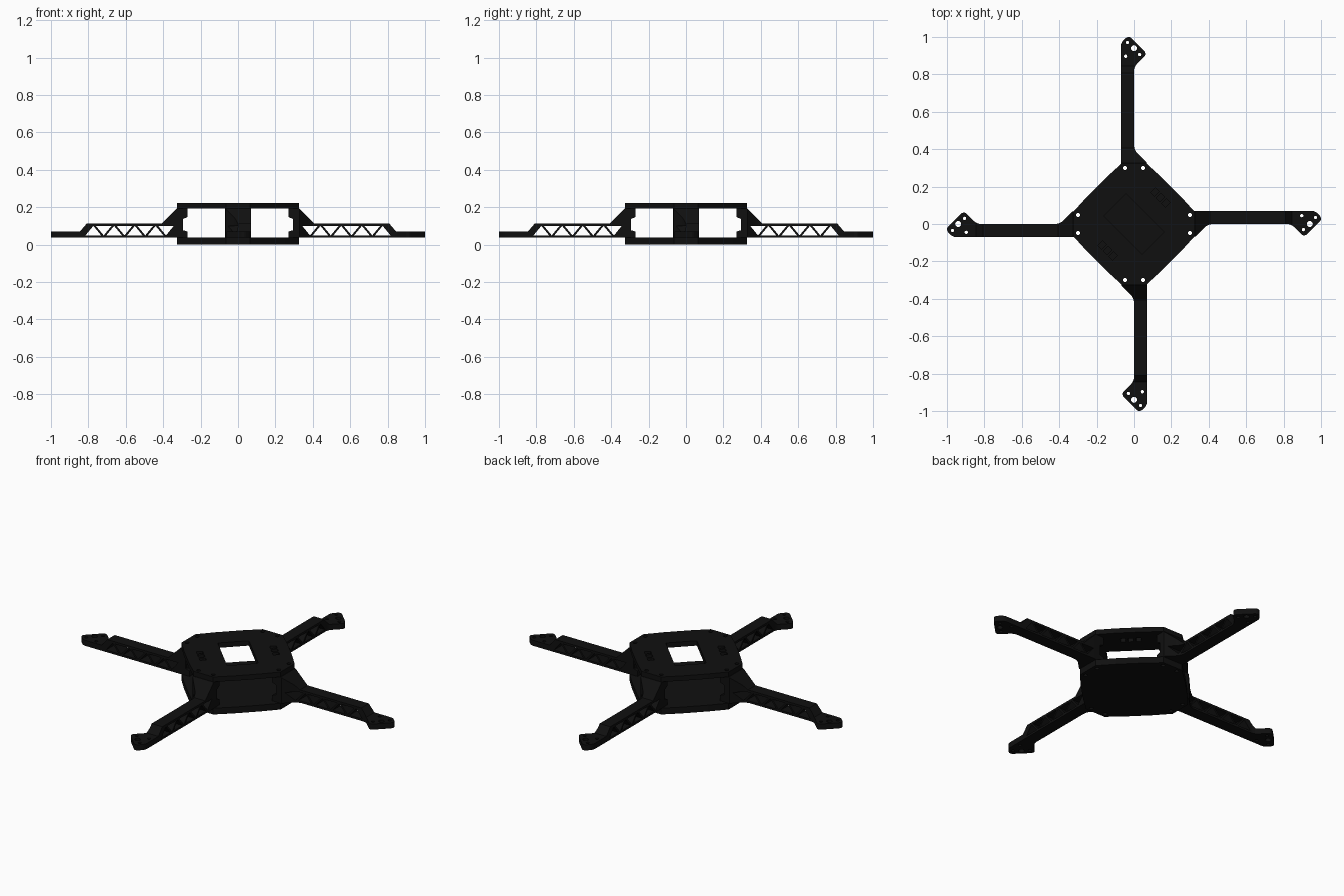
import bpy, bmesh
from math import cos, sin, pi, radians
from mathutils import Vector, Matrix

if "Cube" in bpy.data.objects:
    bpy.data.objects.remove(bpy.data.objects["Cube"])

black = bpy.data.materials.new("matte_black")
black.diffuse_color = (0.005, 0.005, 0.005, 1)
black.use_nodes = True
black.node_tree.nodes["Principled BSDF"].inputs["Base Color"].default_value = black.diffuse_color


def circle(x, y, r, n=16):
    return [(x + r * cos(2 * pi * i / n), y + r * sin(2 * pi * i / n)) for i in range(n)]


def rounded(pts, steps=5):
    """Soften the corners of a polygon of (x, y, cut length)."""
    out = []
    for i, (x, y, d) in enumerate(pts):
        p = Vector((x, y))
        if d == 0:
            out.append((x, y))
            continue
        a = p + (Vector(pts[i - 1][:2]) - p).normalized() * d
        b = p + (Vector(pts[(i + 1) % len(pts)][:2]) - p).normalized() * d
        for k in range(steps + 1):
            t = k / steps
            out.append(tuple(a * (1 - t) ** 2 + p * 2 * t * (1 - t) + b * t * t))
    return out


def prism(name, loops, z0, z1, turn=None):
    """Extrude an outline (first loop) with holes (other loops)."""
    cu = bpy.data.curves.new(name, 'CURVE')
    cu.dimensions = '2D'
    cu.fill_mode = 'BOTH'
    cu.extrude = (z1 - z0) / 2
    for loop in loops:
        s = cu.splines.new('POLY')
        s.points.add(len(loop) - 1)
        for pt, (x, y) in zip(s.points, loop):
            pt.co = (x, y, 0, 1)
        s.use_cyclic_u = True
    tmp = bpy.data.objects.new(name + "_curve", cu)
    bpy.context.collection.objects.link(tmp)
    dg = bpy.context.evaluated_depsgraph_get()
    me = bpy.data.meshes.new_from_object(tmp.evaluated_get(dg))
    bpy.data.objects.remove(tmp)
    bm = bmesh.new()
    bm.from_mesh(me)
    bmesh.ops.translate(bm, verts=bm.verts, vec=(0, 0, (z0 + z1) / 2))
    if turn:
        bmesh.ops.transform(bm, matrix=turn, verts=bm.verts)
    bmesh.ops.remove_doubles(bm, verts=bm.verts, dist=1e-5)
    bmesh.ops.recalc_face_normals(bm, faces=bm.faces)
    bm.to_mesh(me)
    bm.free()
    me.materials.clear()
    me.materials.append(black)
    for p in me.polygons:
        p.use_smooth = False
    ob = bpy.data.objects.new(name, me)
    bpy.context.collection.objects.link(ob)
    return ob


def quarter_turns(pts):
    out = []
    for k in range(4):
        for p in pts:
            x, y = p[:2]
            for _ in range(k):
                x, y = -y, x
            out.append((x, y) + tuple(p[2:]))
    return out


# Bottom and top plates: bulged diamonds with screw holes
outline = quarter_turns([(.325, -.065), (.325, .065), (.25, .148), (.148, .25)])
screws = [circle(x, y, .011) for x, y in quarter_turns([(.3, .048), (.3, -.048)])]
prism("bottom_plate", [outline] + screws, 0, .037)


def diagonal_rect(u, v, hu, hv, d):
    c = 2 ** -.5
    box = [(u - hu, v - hv), (u + hu, v - hv), (u + hu, v + hv), (u - hu, v + hv)]
    return rounded([((a + b) * c, (a - b) * c, d) for a, b in box])


window = [diagonal_rect(0, 0, .085, .145, .008)]
slots = [diagonal_rect(s * .2, v, .018, .014, .004) for s in (-1, 1) for v in (-.042, 0, .042)]
prism("top_plate", [outline] + screws + window + slots, .193, .222)

# Arm side view: root block, sloped gusset, truss beam, motor mount
zb, zt = .037, .113
side = [(.27, zb), (.27, .07), (.295, .077), (.295, .137), (.27, .147), (.27, .193),
        (.327, .193), (.407, zt), (.808, zt), (.845, .07), (1.02, .07), (1.02, zb)]
truss = []
step, lo, hi = .0555, .049, .1
for i in range(8):
    c = .385 + i * step
    a, b = (lo, hi) if i % 2 else (hi, lo)
    truss.append([(c - .042, a), (c + .042, a), (c, b)])
arm = prism("arm", [side] + truss, -.1, .1, Matrix.Rotation(pi / 2, 4, 'X'))

# Arm plan view: root, offset beam, rounded mount with motor holes
plan = rounded([(.26, .066, 0), (.26, -.066, 0), (.33, -.066, 0), (.396, 0, .03),
                (.84, 0, .025), (.91, -.07, .025), (1.009, .029, .025),
                (.968, .07, .02)] + [(.34, .07, 0)])
holes = [circle(.3, .048, .011), circle(.3, -.048, .011), circle(.94, 0, .016),
         circle(.897, .045, .009), circle(.97, .035, .009), circle(.906, -.03, .009)]
cutter = prism("arm_plan_cutter", [plan] + holes, 0, .3)
cutter.hide_render = True
mod = arm.modifiers.new("plan", 'BOOLEAN')
mod.operation = 'INTERSECT'
mod.solver = 'EXACT'
mod.object = cutter
dg = bpy.context.evaluated_depsgraph_get()
arm_mesh = bpy.data.meshes.new_from_object(arm.evaluated_get(dg))
bpy.data.objects.remove(arm)
bpy.data.objects.remove(cutter)

# Four arms around the body
for k, name in enumerate(("right_arm", "back_arm", "left_arm", "front_arm")):
    ob = bpy.data.objects.new(name, arm_mesh)
    ob.rotation_euler.z = radians(90 * k)
    bpy.context.collection.objects.link(ob)
